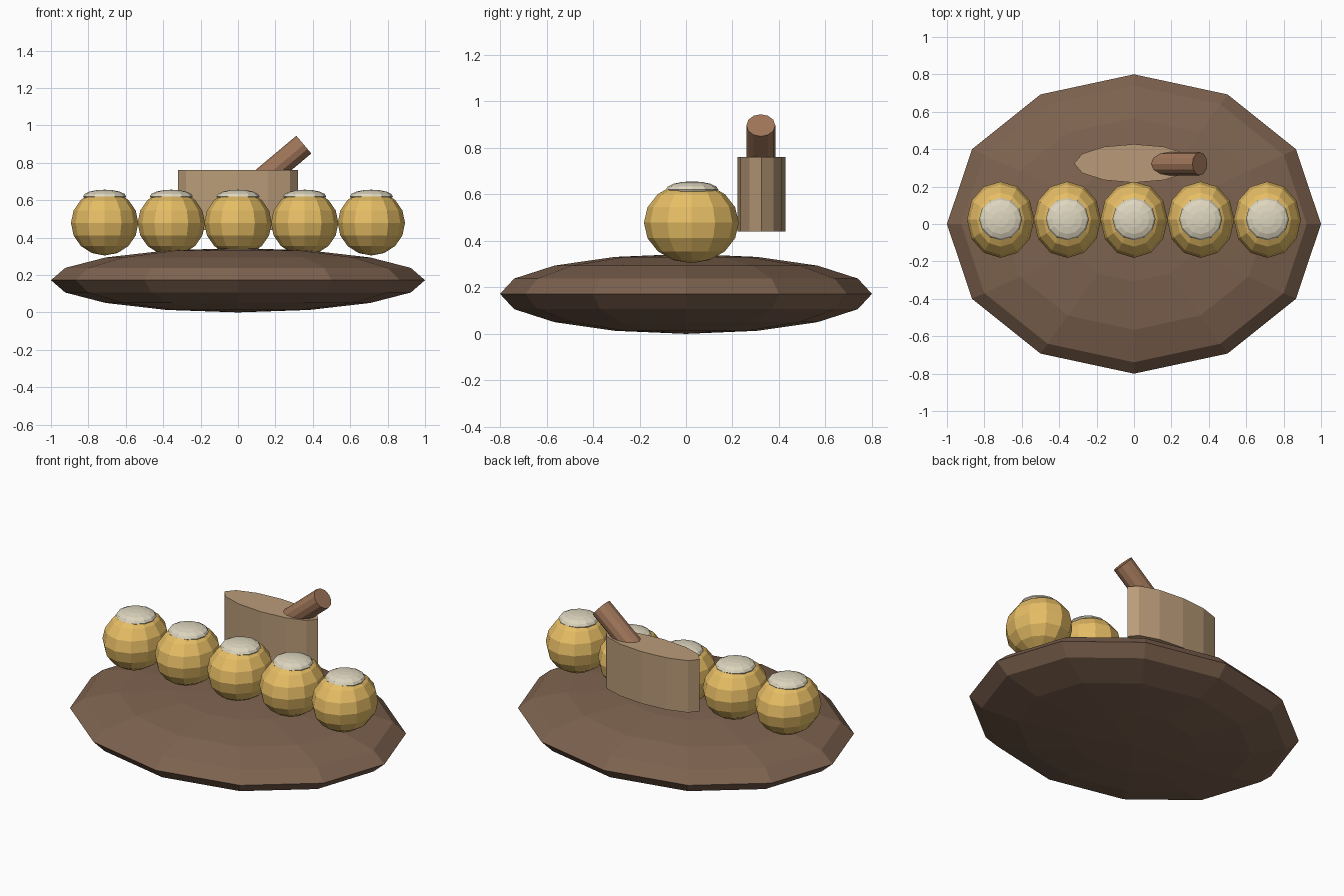
import bpy
from math import radians, cos, sin

if "Cube" in bpy.data.objects:
    bpy.data.objects.remove(bpy.data.objects["Cube"])


def material(name, rgb):
    m = bpy.data.materials.new(name)
    m.diffuse_color = (*rgb, 1)
    m.use_nodes = True
    m.node_tree.nodes["Principled BSDF"].inputs["Base Color"].default_value = m.diffuse_color
    return m


brown = material("dark_brown", (0.21, 0.125, 0.08))
gold = material("gold", (0.79, 0.51, 0.13))
cream = material("cream", (0.73, 0.67, 0.52))
tan = material("tan", (0.49, 0.33, 0.19))
wood = material("wood", (0.35, 0.18, 0.10))


def finish(name, scale, mat):
    ob = bpy.context.object
    ob.name = name
    ob.scale = scale
    ob.data.materials.append(mat)
    bpy.ops.object.transform_apply(location=False, rotation=False, scale=True)
    return ob


def ellipsoid(name, loc, radii, mat):
    bpy.ops.mesh.primitive_uv_sphere_add(segments=12, ring_count=8, radius=1, location=loc)
    return finish(name, radii, mat)


def cylinder(name, loc, radii, mat, tilt=0):
    bpy.ops.mesh.primitive_cylinder_add(vertices=12, radius=1, depth=2,
                                        location=loc, rotation=(0, tilt, 0))
    return finish(name, radii, mat)


# Flattened oval base
ellipsoid("base", (0, 0, 0.172), (1, 0.8, 0.172), brown)

# Row of round balls with pale caps
for i in range(5):
    x = (i - 2) * 0.3565
    ellipsoid(f"ball_{i + 1}", (x, 0.023, 0.478), (0.18, 0.204, 0.174), gold)
    ellipsoid(f"ball_cap_{i + 1}", (x, 0.026, 0.62), (0.115, 0.113, 0.036), cream)

# Oval block behind the row
cylinder("block", (0, 0.324, 0.60), (0.32, 0.103, 0.16), tan)

# Slanted handle sunk into the block
tilt, half = radians(50), 0.2
cylinder("handle", (0.352 - half * sin(tilt), 0.322, 0.897 - half * cos(tilt)),
         (0.062, 0.062, half), wood, tilt)
